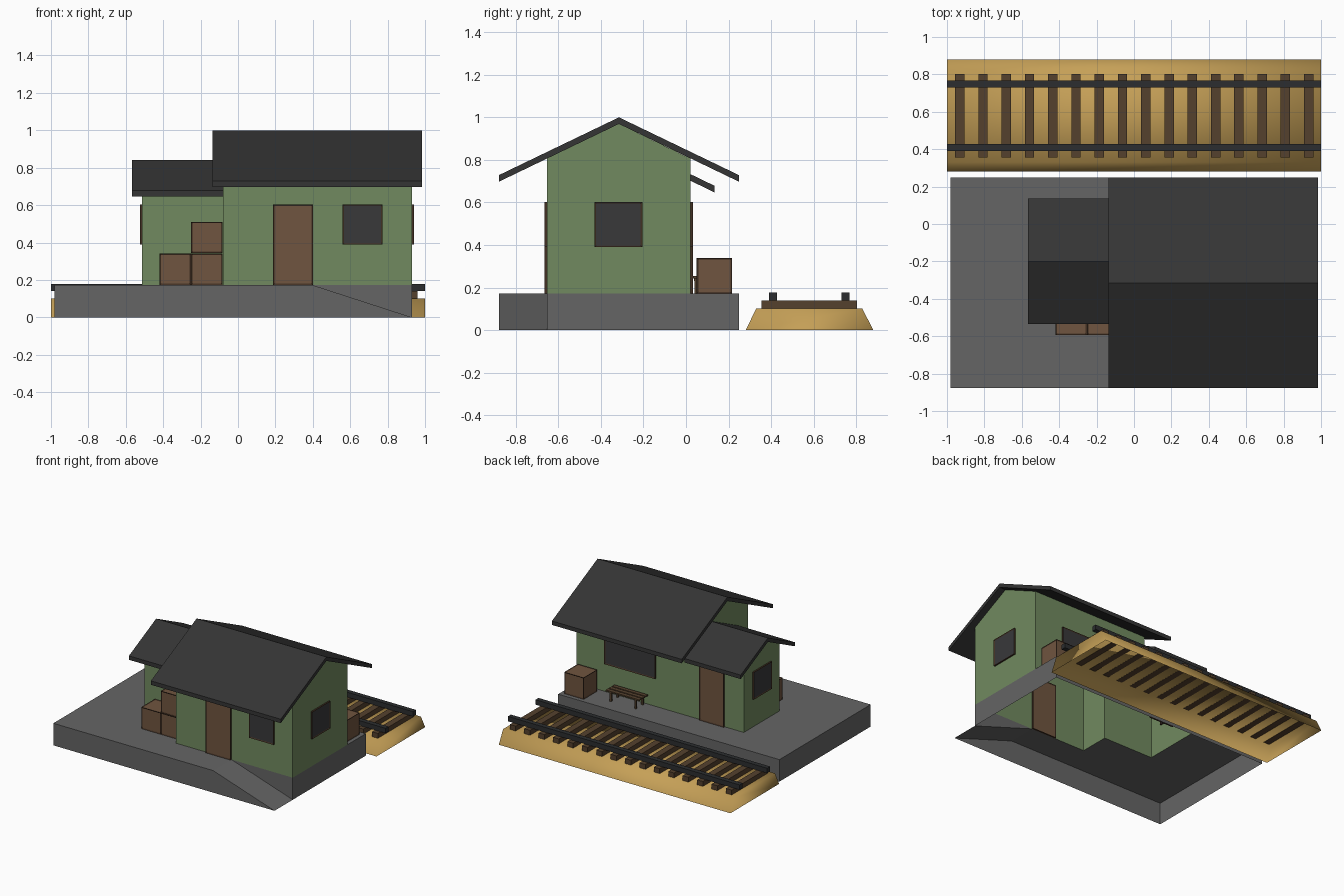
import bpy, bmesh
from mathutils import Vector

if "Cube" in bpy.data.objects:
    bpy.data.objects.remove(bpy.data.objects["Cube"])


def mat(name, r, g, b):
    m = bpy.data.materials.new(name)
    m.diffuse_color = (r, g, b, 1)
    m.use_nodes = True
    m.node_tree.nodes["Principled BSDF"].inputs["Base Color"].default_value = m.diffuse_color
    return m


GREEN = mat("green_paint", .165, .255, .115)
ROOF = mat("roof_dark", .035, .035, .035)
STONE = mat("platform_grey", .13, .13, .13)
BROWN = mat("wood", .16, .09, .05)
DARK = mat("dark_wood", .055, .03, .017)
SLEEPER = mat("sleeper_wood", .09, .053, .027)
GLASS = mat("window_glass", .04, .04, .042)
STEEL = mat("rail_steel", .025, .027, .029)
SAND = mat("ballast", .56, .35, .095)


def finish(name, bm, *mats):
    me = bpy.data.meshes.new(name)
    bm.to_mesh(me)
    bm.free()
    for m in mats:
        me.materials.append(m)
    ob = bpy.data.objects.new(name, me)
    bpy.context.collection.objects.link(ob)
    return ob


def shell(name, polys, m):
    """Open or closed surface from polygons, with shared corners welded."""
    bm = bmesh.new()
    for p in polys:
        bm.faces.new([bm.verts.new(c) for c in p])
    bmesh.ops.remove_doubles(bm, verts=bm.verts, dist=1e-4)
    bmesh.ops.recalc_face_normals(bm, faces=bm.faces)
    return finish(name, bm, m)


def add_box(bm, lo, hi):
    lo, hi = Vector(lo), Vector(hi)
    vs = bmesh.ops.create_cube(bm, size=1)["verts"]
    for v in vs:
        v.co = Vector([(lo[i] + hi[i]) / 2 + v.co[i] * (hi[i] - lo[i]) for i in range(3)])


def boxes(name, spans, m):
    bm = bmesh.new()
    for lo, hi in spans:
        add_box(bm, lo, hi)
    return finish(name, bm, m)


def framed(name, lo, hi, panel, axes, border=.011, depth=.004):
    """Box whose faces along the given axes carry a recessed panel in a dark frame."""
    bm = bmesh.new()
    add_box(bm, lo, hi)
    bm.normal_update()
    faces = [f for f in bm.faces if any(abs(f.normal[a]) > .9 for a in axes)]
    bmesh.ops.inset_individual(bm, faces=faces, thickness=border, depth=-depth)
    for f in faces:
        f.material_index = 1
    return finish(name, bm, DARK, panel)


def opening(name, axis, wall, a, b, z0, z1, panel):
    """Door or window set through a wall (axis = wall normal)."""
    lo, hi = [0, 0, z0], [0, 0, z1]
    lo[axis], hi[axis] = wall - .012, wall + .012
    lo[1 - axis], hi[1 - axis] = a, b
    framed(name, lo, hi, panel, [axis])


def rect_z(x0, x1, y0, y1, z):
    return [(x0, y0, z), (x1, y0, z), (x1, y1, z), (x0, y1, z)]


def wall_y(x0, x1, y, z0, z1):
    return [(x0, y, z0), (x1, y, z0), (x1, y, z1), (x0, y, z1)]


def wall_x(x, profile):
    return [(x, y, z) for y, z in profile]


# Main dimensions
P = .172                                # platform height
L, R, F, B = -.98, .93, -.878, .248     # platform
HX, HF, HB, HR = -.08, -.653, .02, -.317  # main house: left, front, back, ridge
AX, AF, AR = -.513, -.42, -.2           # annex: left, front, ridge
RX = .40                                # ramp start
HE, HT, AE, AT = .807, .97, .703, .81   # eave and ridge wall heights

# Platform, open below and under the house, with a ramp in front
shell("platform", [
    rect_z(L, AX, F, AF, P), rect_z(L, AX, AF, HB, P), rect_z(L, AX, HB, B, P),
    rect_z(AX, HX, F, AF, P), rect_z(HX, RX, F, HF, P), rect_z(AX, R, HB, B, P),
    [(RX, F, P), (R, F, 0), (R, HF, 0), (RX, HF, P)],
    [(L, F, 0), (R, F, 0), (RX, F, P), (AX, F, P), (L, F, P)],
    [(RX, HF, P), (R, HF, 0), (R, HF, P)],
    wall_x(R, [(HF, 0), (B, 0), (B, P), (HB, P), (HF, P)]),
    wall_y(L, R, B, 0, P),
    wall_x(L, [(F, 0), (B, 0), (B, P), (F, P)]),
], STONE)

# Walls of house and annex as one shell
shell("walls", [
    wall_y(HX, R, HF, P, HE), wall_y(HX, R, HB, P, HE),
    wall_x(R, [(HF, P), (HB, P), (HB, HE), (HR, HT), (HF, HE)]),
    wall_x(HX, [(HF, P), (AF, P), (AF, AE), (AR, AT), (HB, AE), (HB, HE), (HR, HT), (HF, HE)]),
    wall_y(AX, HX, AF, P, AE), wall_y(AX, HX, HB, P, AE),
    wall_x(AX, [(AF, P), (HB, P), (HB, AE), (AR, AT), (AF, AE)]),
], GREEN)


# Gable roofs
def gable_roof(name, x0, x1, ridge, half, top, eave, t=.031):
    prof = [(ridge - half, eave), (ridge, top), (ridge + half, eave),
            (ridge + half, eave - t), (ridge, top - t), (ridge - half, eave - t)]
    n = len(prof)
    sides = [[(x0, *prof[i]), (x1, *prof[i]), (x1, *prof[(i + 1) % n]), (x0, *prof[(i + 1) % n])]
             for i in range(n)]
    shell(name, sides + [wall_x(x0, prof), wall_x(x1, prof)], ROOF)


gable_roof("main_roof", -.137, .984, -.315, .563, 1.0, .729)
gable_roof("annex_roof", -.567, HX, AR, .335, .84, .678)

# Doors and windows
opening("front_door", 1, HF, .187, .40, P, .603, BROWN)
opening("annex_door", 1, HB, -.348, -.135, P, .603, BROWN)
opening("front_window", 1, HF, .56, .773, .39, .603, GLASS)
opening("back_window", 1, HB, .245, .685, .39, .603, GLASS)
opening("right_window", 0, R, -.43, -.205, .39, .603, GLASS)
opening("annex_window", 0, AX, -.312, -.088, .39, .603, GLASS)

# Crates
for i, (x, y, z) in enumerate([(-.419, -.594, P), (-.25, -.594, P), (-.25, -.594, P + .171), (.732, .05, P)]):
    framed(f"crate_{i + 1}", (x, y, z), (x + .168, y + .166, z + .168), BROWN, [0, 1, 2])

# Bench: slats, cross bars and legs
bench = [((.305, y, .244), (.595, y + .03, .254)) for y in (.034, .073, .112)]
for x in (.335, .55):
    bench.append(((x, .038, .232), (x + .015, .138, .244)))
    bench += [((x, y, P), (x + .015, y + .013, .232)) for y in (.04, .123)]
boxes("bench", bench, SLEEPER)

# Track: ballast bank (open below), sleepers, rails
bank = [(.28, 0), (.33, .102), (.828, .102), (.88, 0)]
strips = [[(-1, *p), (1, *p), (1, *q), (-1, *q)] for p, q in zip(bank, bank[1:])]
ballast = shell("ballast_bank", strips + [wall_x(-1, bank), wall_x(1, bank)], SAND)
ballast.data.shade_smooth()
boxes("sleepers", [((x - .025, .355, .101), (x + .025, .803, .14))
                   for x in [-.932 + .1244 * i for i in range(16)]], SLEEPER)
boxes("rails", [((-1, y, .14), (1, y + .037, .178)) for y in (.39, .73)], STEEL)
